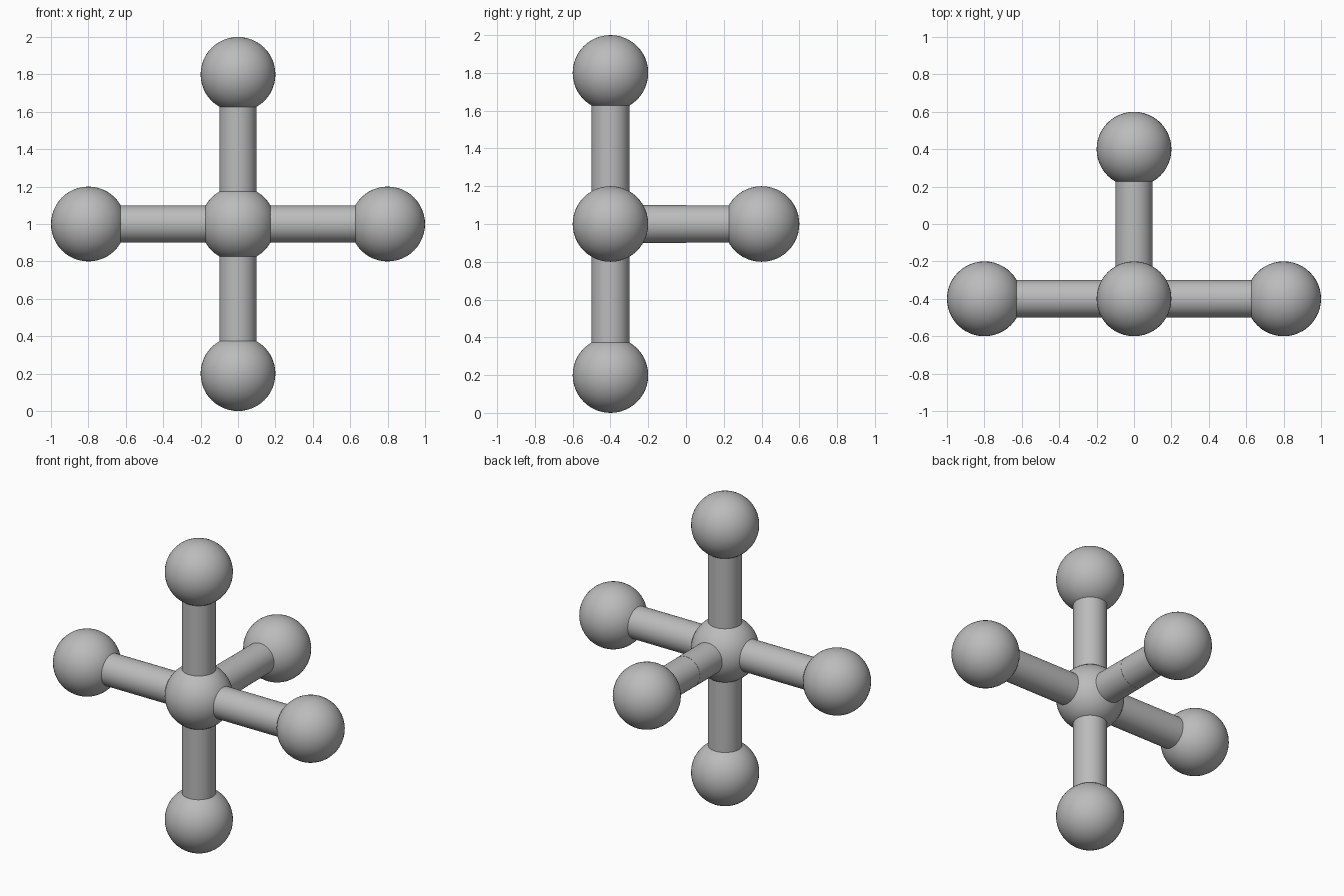
import bpy
import math
from mathutils import Vector

cube = bpy.data.objects.get("Cube")
if cube:
    bpy.data.objects.remove(cube, do_unlink=True)

HUB = Vector((0, -0.4, 1))
ARM = 0.8
BALL_R, ROD_R = 0.2, 0.1

grey = bpy.data.materials.new("plain_grey")
grey.use_nodes = True
colour = (0.5, 0.5, 0.5, 1)
grey.diffuse_color = colour
grey.node_tree.nodes["Principled BSDF"].inputs["Base Color"].default_value = colour


def finish(name):
    obj = bpy.context.object
    obj.name = name
    obj.data.materials.append(grey)
    bpy.ops.object.shade_smooth_by_angle(angle=math.radians(40))


def ball(name, centre):
    bpy.ops.mesh.primitive_uv_sphere_add(segments=48, ring_count=24, radius=BALL_R, location=centre)
    finish(name)


def rod(name, start, end, radius=ROD_R):
    axis = end - start
    bpy.ops.mesh.primitive_cylinder_add(
        vertices=48, radius=radius, depth=axis.length, location=(start + end) / 2,
        rotation=axis.to_track_quat('Z', 'Y').to_euler())
    finish(name)


# Central ball
ball("hub_ball", HUB)

# Four arms in the front plane, each a rod with an end ball
arms = {"left": (1, 0, 0), "right": (-1, 0, 0), "upper": (0, 0, 1), "lower": (0, 0, -1)}
for side, direction in arms.items():
    tip = HUB + Vector(direction) * ARM
    rod(side + "_rod", HUB, tip)
    ball(side + "_ball", tip)

# Back arm, whose rod has a fine seam halfway along
back_tip = HUB + Vector((0, ARM, 0))
middle = (HUB + back_tip) / 2
rod("back_rod_inner", HUB, middle)
rod("back_rod_outer", middle, back_tip, ROD_R - 0.001)
ball("back_ball", back_tip)
